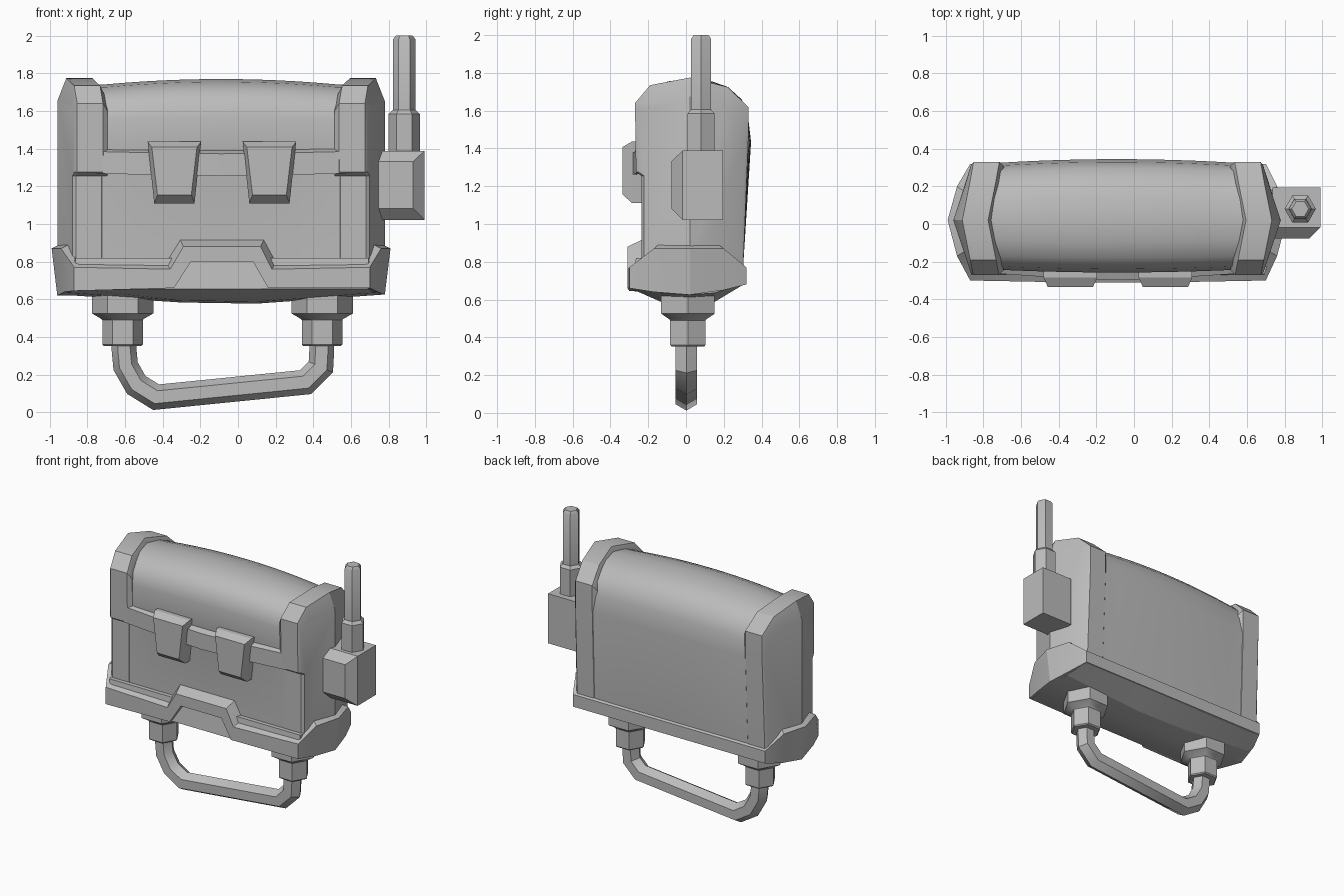
import bpy, bmesh, math

if "Cube" in bpy.data.objects:
    bpy.data.objects.remove(bpy.data.objects["Cube"])

grey = bpy.data.materials.new("grey")
grey.diffuse_color = (0.5, 0.5, 0.5, 1)
grey.use_nodes = True
grey.node_tree.nodes["Principled BSDF"].inputs["Base Color"].default_value = grey.diffuse_color
CX = -0.09   # middle of the case along x


def finish(name, bm, angle=35):
    bmesh.ops.recalc_face_normals(bm, faces=bm.faces)
    me = bpy.data.meshes.new(name)
    bm.to_mesh(me)
    bm.free()
    ob = bpy.data.objects.new(name, me)
    bpy.context.collection.objects.link(ob)
    me.materials.append(grey)
    bpy.ops.object.select_all(action='DESELECT')
    ob.select_set(True)
    bpy.context.view_layer.objects.active = ob
    bpy.ops.object.shade_smooth_by_angle(angle=math.radians(angle))
    return ob


def loft(name, rings, ends=True, fold=None, angle=35):
    """Skin closed rings; fold=(i, j) splits the last end along a ridge."""
    bm = bmesh.new()
    vs = [[bm.verts.new(p) for p in r] for r in rings]
    n = len(vs[0])
    for a, b in zip(vs, vs[1:]):
        for i in range(n):
            j = (i + 1) % n
            bm.faces.new((a[i], a[j], b[j], b[i]))
    if ends:
        bm.faces.new(vs[0])
        if fold:
            i, j = fold
            bm.faces.new(vs[-1][i:j + 1])
            bm.faces.new(vs[-1][j:] + vs[-1][:i + 1])
        else:
            bm.faces.new(vs[-1])
    return finish(name, bm, angle)


def peak(y):
    return max(0, 1 - abs(y - 0.02) / 0.3)


# case middle: bulging lid and flat walls
MID = [(-.234, .7), (-.234, 1.3), (-.24, 1.4), (-.243, 1.55), (-.225, 1.63),
       (-.17, 1.69), (-.09, 1.725), (.02, 1.74), (.13, 1.725), (.21, 1.695),
       (.28, 1.63), (.31, 1.55), (.325, 1.43), (.298, .7)]
rings = []
for k in range(15):
    d = -0.71 + 1.42 * k / 14
    b = max(0, 1 - (d / 0.63) ** 2)
    rings.append([(CX + d, y * (1 + .06 * b) if z > 1.35 else y,
                   z + .03 * b * min(1, max(0, (z - 1.4) / .25))) for y, z in MID])
loft("case_middle", rings)

# raised end caps with a folded outer face
CAP = [(.02, .7), (-.235, .7), (-.235, 1.255), (-.265, 1.275), (-.27, 1.64),
       (-.19, 1.735), (.02, 1.775), (.22, 1.725), (.33, 1.62), (.33, 1.45), (.30, .7)]
for s, side in ((-1, "left"), (1, "right")):
    def ring(d, chev, f):
        return [(CX + s * (d + chev * peak(y)), *f(y, z)) for y, z in CAP]
    keep = lambda y, z: (y, z)
    sunk = lambda y, z: (.03 + (y - .03) * .92, 1.1 + (z - 1.1) * .92)
    end = lambda y, z: (.02 + (y - .02) * .95, z if z < 1.6 else 1.6 + (z - 1.6) * .3)
    loft("end_cap_" + side, [ring(.60, .06, sunk), ring(.625, .06, keep),
                             ring(.762, .06, keep), ring(.775, .095, end)],
         fold=(0, 6), angle=28)

# lid flap bar across the front
loft("flap_bar", [[(CX + d, -.2, 1.275 - k), (CX + d, -y, 1.268 - k),
                   (CX + d, -y, 1.385 - k), (CX + d, -.2, 1.42 - k)]
                  for d, y, k in ((-.66, .262, 0), (-.31, .286, .008), (0, .298, .012),
                                  (.31, .286, .008), (.66, .262, 0))])

# clasps
for s, cx in (("left", -.338), ("right", .167)):
    def trap(y, wt, wb, zt, zb):
        return [(cx - wt, y, zt), (cx + wt, y, zt), (cx + wb, y, zb), (cx - wb, y, zb)]
    loft("clasp_" + s, [trap(-.22, .142, .107, 1.437, 1.11),
                        trap(-.285, .142, .107, 1.437, 1.11),
                        trap(-.335, .12, .09, 1.408, 1.155)], angle=20)

# bottom skirt: top x, y, top z, bottom x, bottom z
SKIRT = [(-.87, -.30, .77, -.87, .645), (-.36, -.31, .76, -.34, .66),
         (-.29, -.31, .88, -.25, .80), (.12, -.31, .88, .08, .80),
         (.18, -.31, .76, .16, .66), (.70, -.30, .77, .70, .66),
         (.76, -.17, .87, .74, .64), (.81, .02, .87, .78, .625),
         (.76, .20, .87, .74, .65), (.70, .32, .77, .70, .68),
         (-.87, .32, .77, -.87, .68), (-.94, .20, .87, -.92, .65),
         (-.99, .02, .87, -.96, .62), (-.94, -.17, .87, -.92, .64)]


def inner(x):
    d = x - CX
    return CX + d * (1.08 if abs(d) < .5 else .92)


loft("skirt", [[(inner(x), y * .76, zt + .035) for x, y, zt, xb, zb in SKIRT],
               [(x, y, zt) for x, y, zt, xb, zb in SKIRT],
               [(xb, y, zb) for x, y, zt, xb, zb in SKIRT],
               [(xb if abs(xb - CX) < .5 else inner(xb), y * .76, zb)
                for x, y, zt, xb, zb in SKIRT]], ends=False, angle=15)

# underside, also the recessed panel below the front arch
rings = []
for x, zc, c in ((-.86, .625, -.09), (-.3, .583, 0), (.1, .577, 0), (.69, .625, .08)):
    prof = [(.02, .82), (-.265, .82), (-.285, .655), (-.13, zc + .01), (.02, zc),
            (.15, zc + .01), (.31, .683), (.29, .75)]
    rings.append([(x + c * peak(y), y, z) for y, z in prof])
loft("underside", rings, angle=15)


def hex_stack(name, cx, cy, levels):
    loft(name, [[(cx + r * math.cos(i * math.pi / 3), cy + r * math.sin(i * math.pi / 3), z)
                 for i in range(6)] for z, r in levels])


# handle mounts
for s, cx in (("left", -.613), ("right", .447)):
    hex_stack("handle_mount_" + s, cx, .01,
              [(.68, .163), (.525, .163), (.497, .115), (.49, .108), (.36, .108), (.352, .1)])

# handle: mitred six-sided tube
PATH = [(-.608, .40), (-.605, .33), (-.597, .245), (-.54, .145), (-.435, .08),
        (.36, .16), (.44, .24), (.445, .33), (.445, .40)]
rings = []
for k, (x, z) in enumerate(PATH):
    ax, az = PATH[max(k - 1, 0)]
    bx, bz = PATH[min(k + 1, len(PATH) - 1)]
    a0 = math.atan2(z - az, x - ax) if k else math.atan2(bz - z, bx - x)
    a1 = math.atan2(bz - z, bx - x) if k < len(PATH) - 1 else a0
    m = (a0 + a1) / 2
    w = .066 / math.cos((a1 - a0) / 2)
    rings.append([(x - math.sin(m) * w * math.cos(t), .002 + .066 * math.sin(t),
                   z + math.cos(m) * w * math.cos(t))
                  for t in (i * math.pi / 3 for i in range(6))])
loft("handle", rings)

# antenna box with chamfered front, sleeve and rod


def rect(y, x0, x1, z0, z1):
    return [(x0, y, z0), (x1, y, z0), (x1, y, z1), (x0, y, z1)]


loft("antenna_box", [rect(-.078, .735, .93, 1.083, 1.332), rect(-.018, .735, .99, 1.022, 1.388),
                     rect(.195, .735, .99, 1.022, 1.388)], angle=15)
hex_stack("antenna_sleeve", .883, .08, [(1.37, .083), (1.585, .083), (1.605, .062)])
hex_stack("antenna_rod", .883, .08, [(1.58, .061), (1.98, .061), (2.0, .045)])
